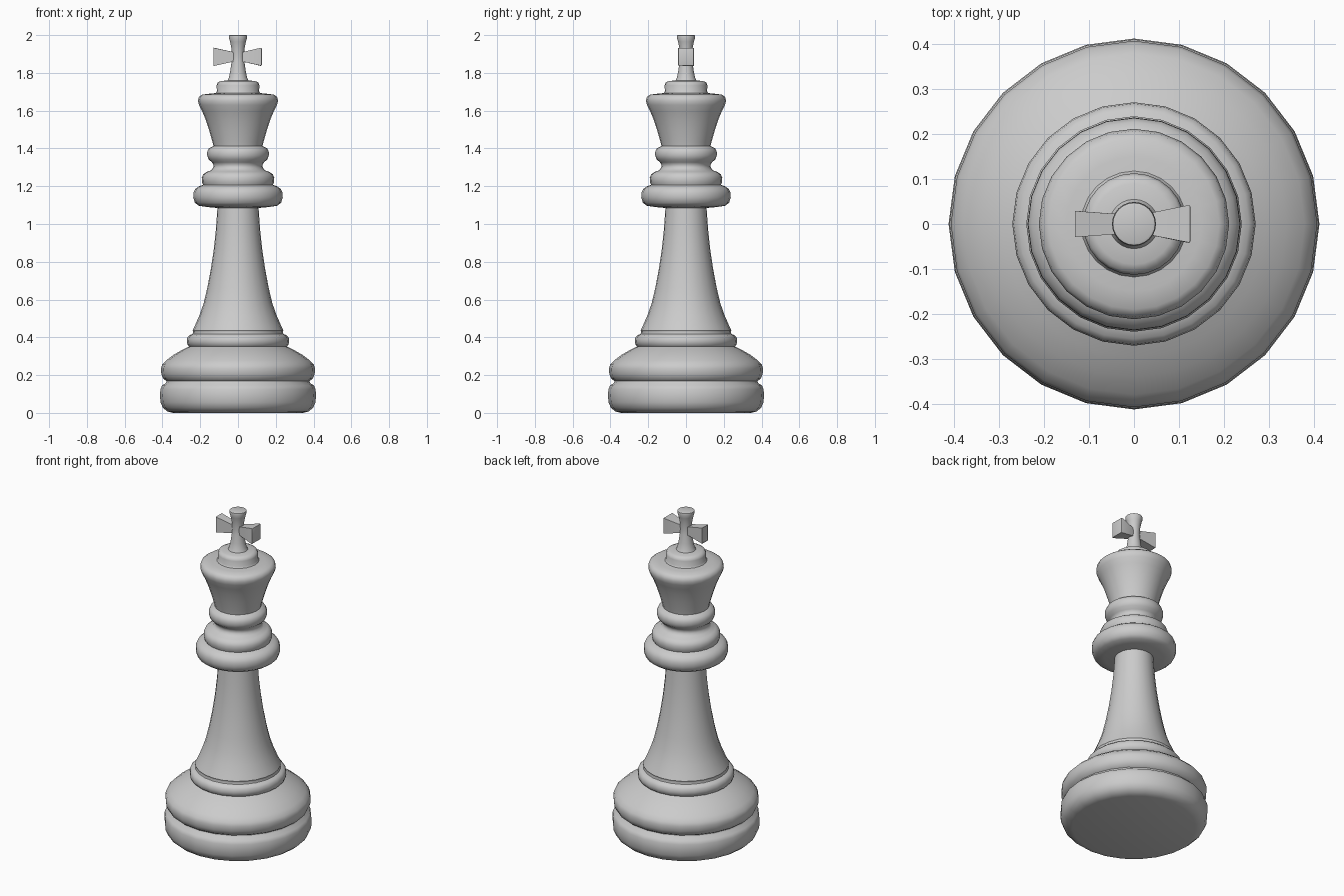
import bpy, bmesh, math

if "Cube" in bpy.data.objects:
    bpy.data.objects.remove(bpy.data.objects["Cube"])

SIDES = 24


def finish(name, bm, angle=50):
    bmesh.ops.remove_doubles(bm, verts=bm.verts[:], dist=1e-5)
    bmesh.ops.recalc_face_normals(bm, faces=bm.faces[:])
    mesh = bpy.data.meshes.new(name)
    bm.to_mesh(mesh)
    bm.free()
    obj = bpy.data.objects.new(name, mesh)
    bpy.context.collection.objects.link(obj)
    bpy.ops.object.select_all(action='DESELECT')
    obj.select_set(True)
    bpy.context.view_layer.objects.active = obj
    bpy.ops.object.shade_smooth_by_angle(angle=math.radians(angle))
    return obj


def lathe(name, profile, cap_bottom=False, cap_top=False):
    """Revolve (radius, height) points around z."""
    bm = bmesh.new()
    rings = []
    for r, z in profile:
        rings.append([bm.verts.new((r * math.cos(math.tau * i / SIDES),
                                    r * math.sin(math.tau * i / SIDES), z))
                      for i in range(SIDES)])
    for a, b in zip(rings, rings[1:]):
        for i in range(SIDES):
            j = (i + 1) % SIDES
            bm.faces.new((a[i], a[j], b[j], b[i]))
    if cap_bottom:
        bm.faces.new(rings[0][::-1])
    if cap_top:
        bm.faces.new(rings[-1])
    obj = finish(name, bm)
    # outward normals for the open shells (profiles run bottom to top)
    mesh = obj.data
    f = max(mesh.polygons, key=lambda p: p.center.xy.length)
    if f.normal.xy.dot(f.center.xy) < 0:
        mesh.flip_normals()
    return obj


# Broad grooved foot
lathe("base", [(.345, 0), (.375, .008), (.398, .028), (.41, .055), (.413, .09),
               (.411, .125), (.402, .145), (.382, .158), (.378, .168),
               (.395, .18), (.406, .205), (.408, .235), (.402, .255),
               (.38, .278), (.34, .308), (.295, .334), (.258, .352)],
      cap_bottom=True)

# Ring between foot and stem
lathe("base_ring", [(.258, .352), (.268, .362), (.271, .38), (.268, .4),
                    (.256, .412), (.24, .418), (.237, .43), (.24, .437)])

# Concave tapering stem
lathe("stem", [(.24, .437), (.227, .465), (.205, .515), (.182, .58), (.163, .66),
               (.144, .76), (.129, .86), (.118, .96), (.112, 1.04), (.109, 1.085)])

# Stacked collars
lathe("collar", [(.109, 1.085), (.165, 1.09), (.208, 1.097), (.228, 1.112), (.237, 1.14),
                 (.236, 1.165), (.227, 1.185), (.208, 1.199), (.185, 1.207),
                 (.191, 1.222), (.192, 1.245), (.184, 1.264), (.166, 1.276),
                 (.143, 1.284), (.132, 1.298), (.129, 1.312), (.138, 1.327),
                 (.156, 1.342), (.163, 1.362), (.163, 1.382), (.154, 1.401),
                 (.13, 1.413)])

# Flared head and stepped cap
lathe("head", [(.13, 1.413), (.135, 1.435), (.154, 1.5), (.172, 1.555), (.19, 1.597),
               (.206, 1.63), (.212, 1.652), (.207, 1.673), (.19, 1.685),
               (.15, 1.69), (.118, 1.693), (.112, 1.702), (.113, 1.735),
               (.107, 1.75), (.09, 1.757), (.055, 1.76)])

# Waisted upright of the finial
lathe("finial_post", [(.055, 1.76), (.048, 1.775), (.041, 1.81), (.034, 1.86), (.032, 1.885),
                      (.035, 1.93), (.042, 1.965), (.049, 1.987), (.047, 1.998), (.042, 2.0)],
      cap_top=True)


# Flared side arms of the finial
def arm(name, side, end_y):
    bm = bmesh.new()
    bmesh.ops.create_cube(bm, size=2)
    for v in bm.verts:
        outer = v.co.x > 0
        v.co.x = side * (.126 if outer else .018)
        v.co.y *= end_y if outer else .021
        v.co.z = 1.885 + v.co.z * (.048 if outer else .024)
    ends = [e for e in bm.edges if all(abs(v.co.x) > .1 for v in e.verts)]
    bmesh.ops.bevel(bm, geom=ends, offset=.005, segments=2, profile=.5, affect='EDGES')
    return finish(name, bm, 35)


arm("finial_arm_right", 1, .042)
arm("finial_arm_left", -1, .029)
